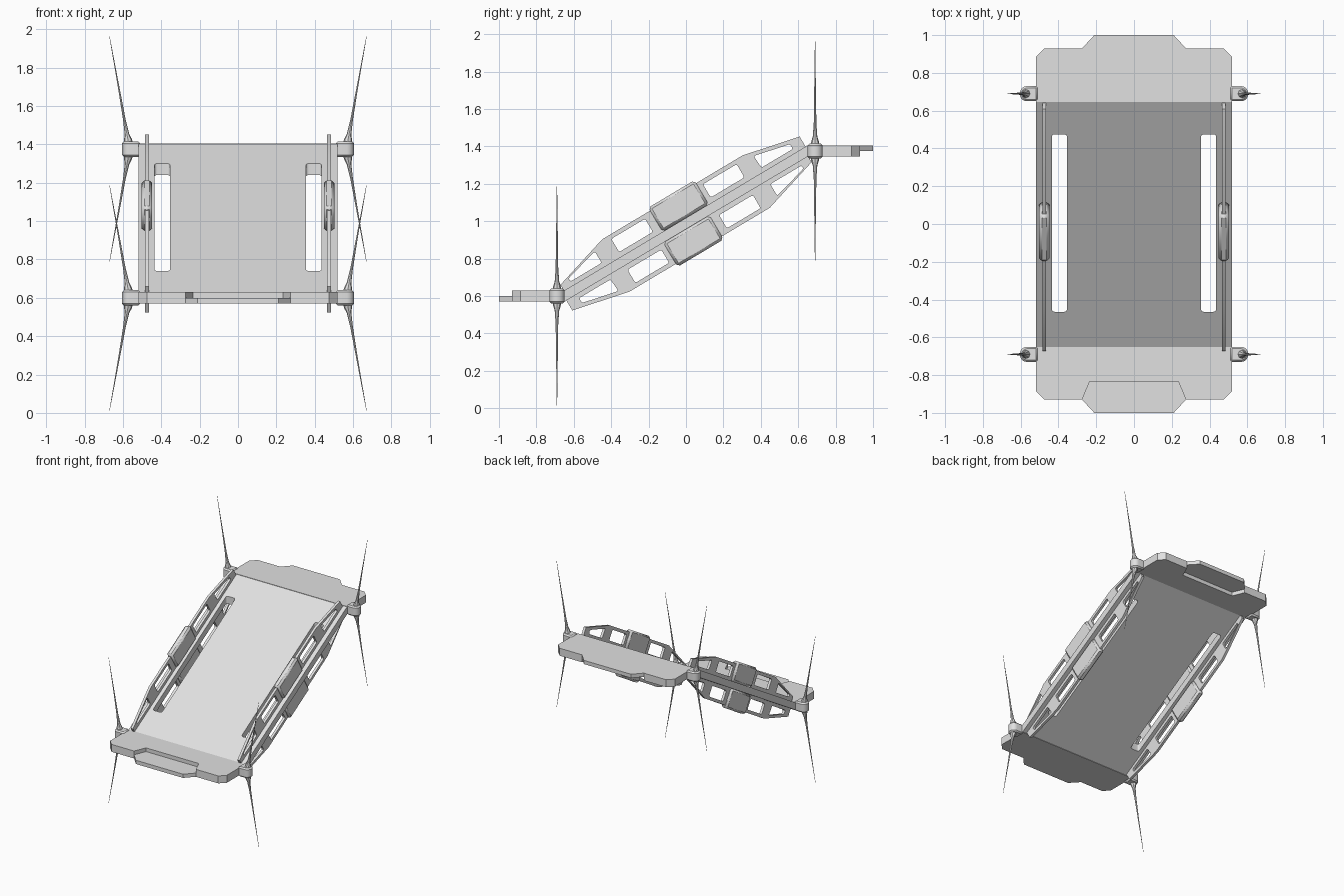
import bpy, bmesh, math
from mathutils import Matrix, Vector

if "Cube" in bpy.data.objects:
    bpy.data.objects.remove(bpy.data.objects["Cube"])

MID = 0.9875                 # height of the centre of the whole model
SLOPE = 0.775 / 1.3          # rise of the ramp
ANG = math.atan(SLOPE)

grey = bpy.data.materials.new("light_grey")
grey.diffuse_color = (0.75, 0.75, 0.75, 1)
grey.use_nodes = True
grey.node_tree.nodes["Principled BSDF"].inputs["Base Color"].default_value = grey.diffuse_color

LIFT = Matrix.Translation((0, 0, MID))
FLIP = Matrix.Rotation(math.pi, 4, 'X')      # the far half is the near half turned over


def rounded(pts, r, n=4):
    """Round every corner of a 2D loop."""
    out = []
    for i, p in enumerate(pts):
        p = Vector(p)
        a = (Vector(pts[i - 1]) - p).normalized() * r
        b = (Vector(pts[(i + 1) % len(pts)]) - p).normalized() * r
        for k in range(n + 1):
            t = k / n
            out.append(p + a * (1 - t) ** 2 + b * t ** 2)
    return out


def finish(name, curve, matrix, bevel=0.0):
    """Turn a curve into a clean mesh object placed by the matrix."""
    tmp = bpy.data.objects.new("tmp", curve)
    bpy.context.collection.objects.link(tmp)
    dg = bpy.context.evaluated_depsgraph_get()
    mesh = bpy.data.meshes.new_from_object(tmp.evaluated_get(dg))
    bpy.data.objects.remove(tmp)
    bm = bmesh.new()
    bm.from_mesh(mesh)
    bmesh.ops.transform(bm, matrix=matrix, verts=bm.verts)
    bmesh.ops.remove_doubles(bm, verts=bm.verts, dist=0.0003)
    bmesh.ops.dissolve_limit(bm, angle_limit=0.01, verts=bm.verts, edges=bm.edges)
    bmesh.ops.recalc_face_normals(bm, faces=bm.faces)
    bm.to_mesh(mesh)
    bm.free()
    mesh.materials.clear()
    mesh.materials.append(grey)
    mesh.shade_smooth()
    mesh.set_sharp_from_angle(angle=math.radians(30))
    obj = bpy.data.objects.new(name, mesh)
    bpy.context.collection.objects.link(obj)
    if bevel:
        mod = obj.modifiers.new("bevel", 'BEVEL')
        mod.width = bevel
        mod.segments = 1
        mod.limit_method = 'ANGLE'
        mod.angle_limit = math.radians(50)
    return obj


def plate(name, loops, thick, matrix, bevel=0.0):
    """Flat plate; loops after the first are holes."""
    c = bpy.data.curves.new(name, 'CURVE')
    c.dimensions = '2D'
    c.fill_mode = 'BOTH'
    c.extrude = thick / 2
    for loop in loops:
        s = c.splines.new('POLY')
        s.points.add(len(loop) - 1)
        for q, p in zip(s.points, loop):
            q.co = (p[0], p[1], 0, 1)
        s.use_cyclic_u = True
    return finish(name, c, matrix, bevel)


def spike(name, rings, matrix):
    """Thin tapering rod through (point, radius) rings."""
    c = bpy.data.curves.new(name, 'CURVE')
    c.dimensions = '3D'
    c.bevel_depth = 1
    c.bevel_resolution = 2
    c.use_fill_caps = True
    s = c.splines.new('POLY')
    s.points.add(len(rings) - 1)
    for q, (p, r) in zip(s.points, rings):
        q.co = (*p, 1)
        q.radius = r
    return finish(name, c, matrix)


def both_sides(half):
    return half + [(-x, y) for x, y in reversed(half)]


# sloping ramp with two long slots
shear = Matrix.Identity(4)
shear[2][1] = SLOPE
slots = [rounded([(s * .355, -.465), (s * .435, -.465), (s * .435, .475), (s * .355, .475)], .016)
         for s in (-1, 1)]
plate("ramp", [both_sides([(.52, .65), (.52, -.65)])] + slots, .06, LIFT @ shear)

# landings: one half-thickness layer carries a tongue, the other a matching notch
body = [(.52, -.645), (.52, -.885), (.475, -.93), (.275, -.93)]
tongue = both_sides(body + [(.21, -1.0)])
notch = both_sides(body + [(.235, -.835)])

# side rail frame: outline and windows in the plane of the slope
rail = [(-.745, 0), (.76, 0), (.76, .088), (.446, .158), (-.428, .157), (-.745, .062)]
windows = [
    [(.185, .052), (.395, .052), (.395, .134), (.185, .134)],
    [(-.385, .052), (-.175, .052), (-.175, .134), (-.385, .134)],
    [(.5, .05), (.695, .05), (.695, .08), (.495, .125)],
    [(-.69, .05), (-.495, .05), (-.495, .122), (-.69, .07)],
]
holes = [rounded(w, .012) for w in windows]
box = [(-.13, .026), (.157, .026), (.157, .176), (-.13, .176)]

c, s = math.cos(ANG), math.sin(ANG)
incline = Matrix(((0, 0, 1, 0), (c, -s, 0, 0), (s, c, 0, 0), (0, 0, 0, 1)))

# rounded outline of a corner hub
hub = [(.51, -.04), (.51, .04)] + [
    (.568 + .037 * math.sin(a), .04 * math.cos(a))
    for a in (math.pi * k / 10 for k in range(11))]

for end, turn in (("lower", Matrix.Identity(4)), ("upper", FLIP)):
    place = LIFT @ turn
    z = 0.6 - MID
    plate(end + "_landing_tongue", [tongue], .03, place @ Matrix.Translation((0, 0, z - .015)))
    plate(end + "_landing_notch", [notch], .03, place @ Matrix.Translation((0, 0, z + .015)))

    for side, sx in (("left", -1), ("right", 1)):
        tag = f"{end}_{side}_"
        # rail frame and the block clamped on it
        at = place @ Matrix.Translation((sx * .475, 0, 0)) @ incline
        plate(tag + "rail", [rail] + holes, .02, at)
        plate(tag + "rail_block", [box], .054, at, bevel=.014)
        # corner hub with a long spike up and down
        at = place @ Matrix.Translation((0, -.69, z)) @ Matrix.Diagonal((sx, 1, 1, 1))
        plate(tag + "hub", [hub], .08, at, bevel=.01)
        for way, d in (("up", 1), ("down", -1)):
            rings = [((.572, 0, d * .03), .024), ((.574, 0, d * .05), .021),
                     ((.579, 0, d * .078), .012), ((.592, 0, d * .15), .007),
                     ((.62, 0, d * .31), .004), ((.67, 0, d * .5875), .001)]
            spike(tag + "spike_" + way, rings, at)
